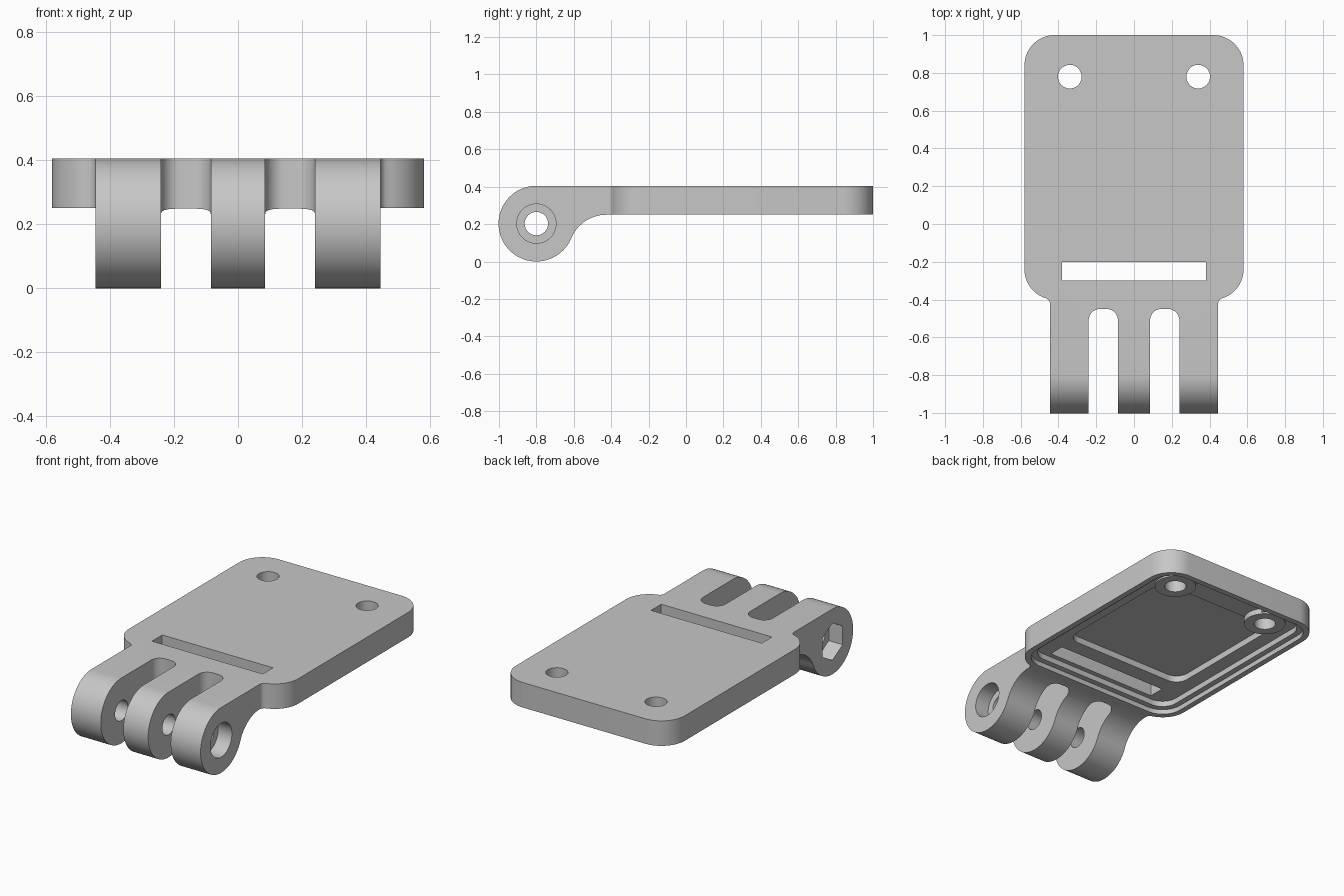
import bpy, bmesh
from math import cos, sin, radians

if "Cube" in bpy.data.objects:
    bpy.data.objects.remove(bpy.data.objects["Cube"], do_unlink=True)

grey = bpy.data.materials.new("plain_grey")
grey.use_nodes = True
grey.diffuse_color = (0.57, 0.57, 0.57, 1)
grey.node_tree.nodes["Principled BSDF"].inputs["Base Color"].default_value = grey.diffuse_color


def arc(cx, cy, r, a0, a1, n=14):
    steps = [radians(a0 + (a1 - a0) * i / n) for i in range(n + 1)]
    return [(cx + r * cos(a), cy + r * sin(a)) for a in steps]


def circle(cx, cy, r, n=48, turn=0):
    return arc(cx, cy, r, turn, turn + 360, n)[:-1]


def rounded(x, y0, y1, r):
    return (arc(x - r, y1 - r, r, 90, 0) + arc(x - r, y0 + r, r, 0, -90)
            + arc(r - x, y0 + r, r, -90, -180) + arc(r - x, y1 - r, r, 180, 90))


def prism(name, outline, lo, hi, axis="z"):
    """Extrude an outline along z (points are x, y) or x (points are y, z)."""
    place = (lambda p, h: (p[0], p[1], h)) if axis == "z" else (lambda p, h: (h, p[0], p[1]))
    bm = bmesh.new()
    low = [bm.verts.new(place(p, lo)) for p in outline]
    high = [bm.verts.new(place(p, hi)) for p in outline]
    bm.faces.new(low)
    bm.faces.new(high)
    for i in range(len(low)):
        j = (i + 1) % len(low)
        bm.faces.new((low[i], low[j], high[j], high[i]))
    bmesh.ops.recalc_face_normals(bm, faces=bm.faces)
    mesh = bpy.data.meshes.new(name)
    bm.to_mesh(mesh)
    bm.free()
    mesh.materials.append(grey)
    ob = bpy.data.objects.new(name, mesh)
    bpy.context.collection.objects.link(ob)
    return ob


def combine(target, tool, operation="DIFFERENCE"):
    tool.hide_render = True
    mod = target.modifiers.new("combine", "BOOLEAN")
    mod.operation, mod.object, mod.solver = operation, tool, "EXACT"
    bpy.context.view_layer.objects.active = target
    bpy.ops.object.modifier_apply(modifier=mod.name)
    bpy.data.objects.remove(tool, do_unlink=True)


# Plan outline: rounded plate, small neck fillets and three hinge fingers
half = (arc(0.42, 0.84, 0.16, 90, 0) + arc(0.42, -0.24, 0.16, 0, -73)
        + arc(0.475, -0.422, 0.03, 107, 180, 6)
        + [(0.445, -1.05), (0.24, -1.05)]
        + arc(0.18, -0.51, 0.06, 0, 90) + arc(0.145, -0.51, 0.06, 90, 180)
        + [(0.085, -1.05)])
plan = half + [(-x, y) for x, y in reversed(half)]
body = prism("hinged_mounting_plate", plan, -0.1, 0.6)

# Side profile: round knuckle flowing into the flat plate
R = 0.2025
side = (arc(-0.8, R, R, 90, 337.5, 48) + arc(-0.426, 0.0475, R, 157.5, 90)
        + [(1.1, 0.25), (1.1, 0.405)])
combine(body, prism("side_profile", side, -0.8, 0.8, "x"), "INTERSECT")

# Stepped recess under the plate
combine(body, prism("rim_recess", rounded(0.545, -0.365, 0.965, 0.13), 0.2, 0.28))
combine(body, prism("ledge_recess", rounded(0.51, -0.33, 0.93, 0.1), 0.2, 0.315))
combine(body, prism("deep_recess", rounded(0.42, -0.1, 0.72, 0.08), 0.2, 0.355))
combine(body, prism("back_notch", [(-0.25, 0.6), (0.25, 0.6), (0.25, 0.91), (-0.25, 0.91)], 0.2, 0.34))

# Screw bosses, strap slot and screw holes
for x in (-0.34, 0.34):
    combine(body, prism("screw_boss", circle(x, 0.78, 0.12), 0.305, 0.38), "UNION")
    combine(body, prism("screw_hole", circle(x, 0.78, 0.0625), 0.1, 0.6))
combine(body, prism("strap_slot", [(-0.38, -0.3), (0.38, -0.3), (0.38, -0.2), (-0.38, -0.2)], 0.1, 0.6))

# Hinge bore with a round bolt seat on one side and a hexagonal nut seat on the other
combine(body, prism("hinge_bore", circle(-0.8, R, 0.0625), -0.8, 0.8, "x"))
combine(body, prism("bolt_seat", circle(-0.8, R, 0.105), 0.35, 0.8, "x"))
combine(body, prism("nut_seat", circle(-0.8, R, 0.115, 6, 30), -0.8, -0.35, "x"))

bpy.ops.object.select_all(action="DESELECT")
body.select_set(True)
bpy.context.view_layer.objects.active = body
bpy.ops.object.shade_smooth_by_angle(angle=radians(30))
